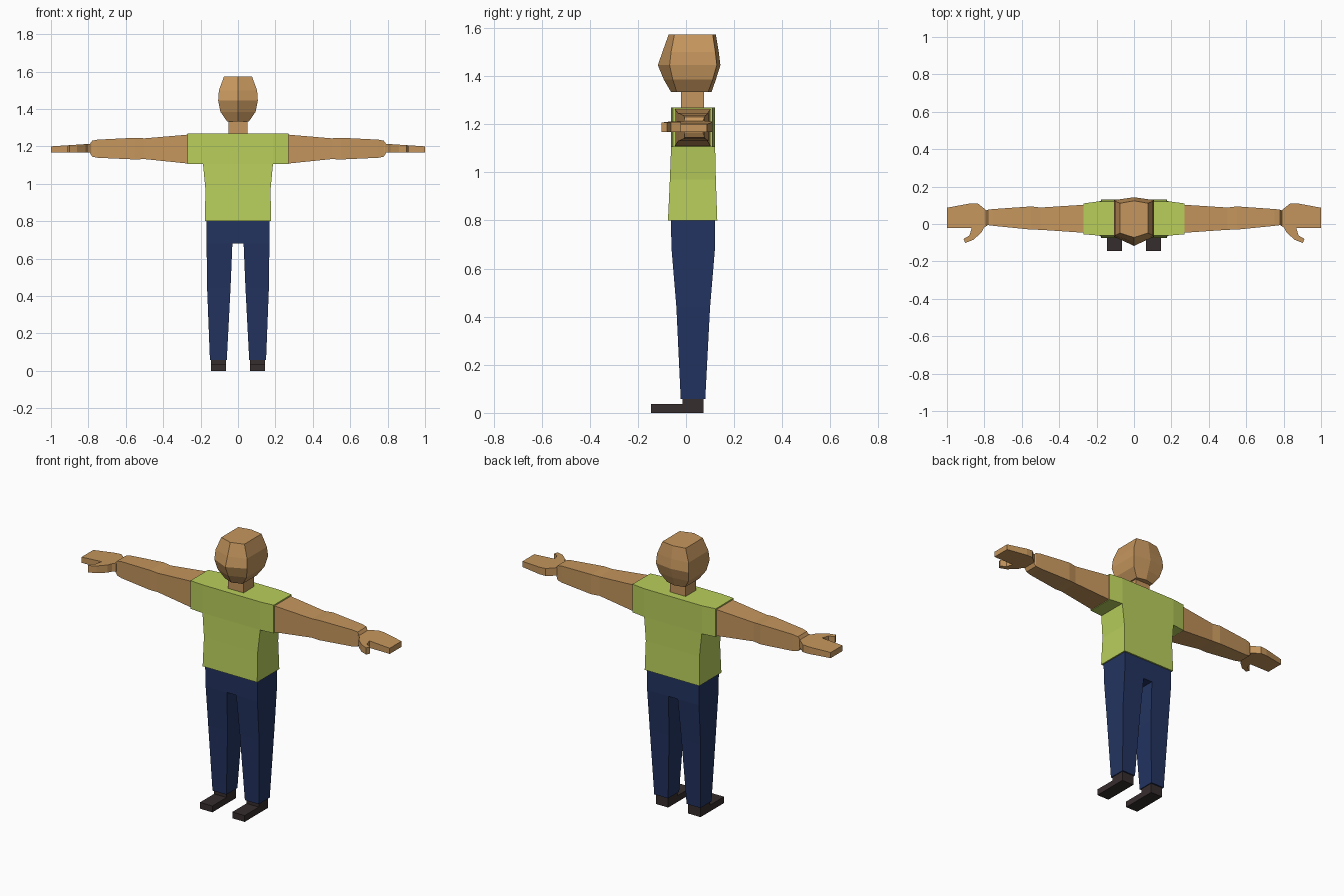
import bpy
import bmesh


def material(name, rgb):
    m = bpy.data.materials.new(name)
    m.diffuse_color = (*rgb, 1)
    return m


SKIN = material("skin", (0.56, 0.305, 0.11))
SHIRT = material("lime_shirt", (0.48, 0.62, 0.105))
DENIM = material("navy_denim", (0.017, 0.034, 0.12))
LEATHER = material("dark_leather", (0.037, 0.026, 0.027))


def loft(name, rings, mat, mirror=False, cap_start=True, cap_end=True):
    """Skin a list of equal-length point rings, optionally mirrored across x."""
    bm = bmesh.new()
    loops = [[bm.verts.new(p) for p in ring] for ring in rings]
    n = len(rings[0])
    for a, b in zip(loops, loops[1:]):
        for i in range(n):
            j = (i + 1) % n
            bm.faces.new((a[i], a[j], b[j], b[i]))
    if cap_start:
        bm.faces.new(loops[0][::-1])
    if cap_end:
        bm.faces.new(loops[-1])
    bmesh.ops.recalc_face_normals(bm, faces=bm.faces)
    mesh = bpy.data.meshes.new(name)
    bm.to_mesh(mesh)
    bm.free()
    mesh.materials.append(mat)
    ob = bpy.data.objects.new(name, mesh)
    bpy.context.collection.objects.link(ob)
    if mirror:
        ob.modifiers.new("mirror", 'MIRROR').use_mirror_merge = False
    return ob


def flat_ring(z, x0, x1, y0, y1):
    return [(x0, y0, z), (x1, y0, z), (x1, y1, z), (x0, y1, z)]


def side_ring(x, z0, z1, y0, y1):
    return [(x, y0, z0), (x, y1, z0), (x, y1, z1), (x, y0, z1)]


# Head: six-sided rings (z, half width, front point, front side, back side, back point)
head = [(1.333, 0.058, -0.062, -0.038, 0.092, 0.106),
        (1.385, 0.094, -0.092, -0.055, 0.111, 0.124),
        (1.445, 0.106, -0.117, -0.068, 0.128, 0.143),
        (1.500, 0.102, -0.098, -0.062, 0.122, 0.136),
        (1.573, 0.075, -0.072, -0.048, 0.111, 0.124)]
loft("head", [[(0, f, z), (w, fs, z), (w, bs, z), (0, b, z), (-w, bs, z), (-w, fs, z)]
              for z, w, f, fs, bs, b in head], SKIN)
loft("neck", [flat_ring(z, -0.05, 0.05, -0.02, 0.075) for z in (1.255, 1.345)], SKIN)

# Shirt: body below the arms, then one yoke running from sleeve to sleeve
loft("shirt_body", [flat_ring(z, -w, w, y0, y1) for z, w, y0, y1 in
                    ((0.80, 0.177, -0.075, 0.130),
                     (0.97, 0.174, -0.067, 0.124),
                     (1.105, 0.187, -0.062, 0.121))], SHIRT, cap_end=False)
loft("shirt_yoke", [side_ring(x, 1.105, 1.27, y0, y1) for x, y0, y1 in
                    ((-0.27, -0.055, 0.110), (-0.187, -0.062, 0.121),
                     (0.187, -0.062, 0.121), (0.27, -0.055, 0.110))], SHIRT)

# Arms: square sections from sleeve to wrist
loft("arms", [side_ring(*s) for s in
              ((0.265, 1.108, 1.263, -0.047, 0.103),
               (0.500, 1.132, 1.243, -0.031, 0.088),
               (0.550, 1.130, 1.246, -0.030, 0.094),
               (0.750, 1.139, 1.236, -0.010, 0.080),
               (0.780, 1.145, 1.230, -0.006, 0.077),
               (0.792, 1.166, 1.213, -0.008, 0.070))], SKIN, mirror=True)

# Hands: flat outline with a hooked thumb, thinning toward the fingertips
hand = [(0.785, 0.070), (0.785, -0.008), (0.803, -0.020), (0.815, -0.045),
        (0.860, -0.085), (0.902, -0.101), (0.912, -0.080), (0.880, -0.062),
        (0.868, -0.022), (1.0, -0.022), (1.0, 0.087), (0.875, 0.110), (0.835, 0.110)]
loft("hands", [[(x, y, 1.167) for x, y in hand],
               [(x, y, 1.214 - 0.065 * (x - 0.785)) for x, y in hand]], SKIN, mirror=True)

# Trousers: hips and two tapered legs
loft("hips", [flat_ring(0.68, -0.168, 0.168, -0.060, 0.120),
              flat_ring(0.80, -0.169, 0.169, -0.063, 0.121)], DENIM)
loft("legs", [flat_ring(*r) for r in
              ((0.058, 0.060, 0.150, -0.022, 0.080),
               (0.44, 0.040, 0.165, -0.040, 0.100),
               (0.68, 0.030, 0.168, -0.060, 0.120))], DENIM, mirror=True, cap_end=False)

# Shoes: long flat sole and a short ankle block
loft("soles", [flat_ring(z, 0.065, 0.145, -0.145, 0.072) for z in (0, 0.037)],
     LEATHER, mirror=True)
loft("ankles", [flat_ring(z, 0.065, 0.145, -0.014, 0.072) for z in (0.037, 0.065)],
     LEATHER, mirror=True, cap_start=False)
